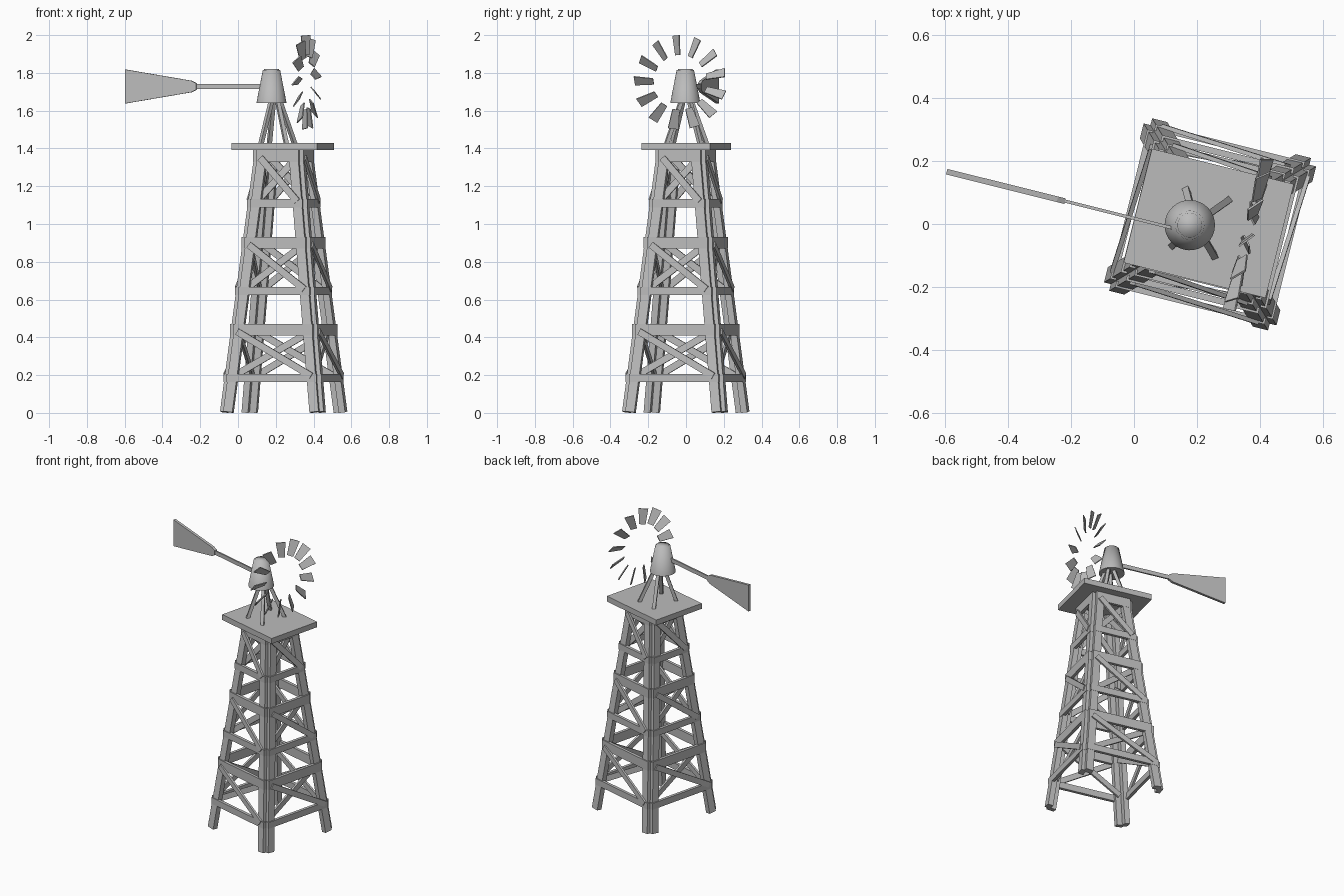
import bpy, bmesh, math
from mathutils import Matrix, Vector

if "Cube" in bpy.data.objects:
    bpy.data.objects.remove(bpy.data.objects["Cube"])

gray = bpy.data.materials.new("plain gray")
gray.use_nodes = True
COLOR = (0.5, 0.5, 0.5, 1)
gray.diffuse_color = COLOR
gray.node_tree.nodes["Principled BSDF"].inputs["Base Color"].default_value = COLOR

# The whole mill is turned a little about the vertical
PLACE = Matrix.Translation((0.237, 0, 0)) @ Matrix.Rotation(math.radians(-14), 4, 'Z')


def finish(name, bm, matrix=Matrix()):
    bmesh.ops.recalc_face_normals(bm, faces=bm.faces)
    bm.transform(PLACE @ matrix)
    mesh = bpy.data.meshes.new(name)
    bm.to_mesh(mesh)
    bm.free()
    mesh.materials.append(gray)
    obj = bpy.data.objects.new(name, mesh)
    bpy.context.collection.objects.link(obj)


def beam(name, start, end, width, thick, facing=(0, -1, 0), matrix=Matrix()):
    """Box from start to end; its thin side points along facing."""
    start, end = Vector(start), Vector(end)
    along = end - start
    side = along.cross(Vector(facing)).normalized()
    out = side.cross(along).normalized()
    bm = bmesh.new()
    bmesh.ops.create_cube(bm, size=1)
    frame = Matrix((side * width, out * thick, along)).transposed().to_4x4()
    bm.transform(Matrix.Translation((start + end) / 2) @ frame)
    finish(name, bm, matrix)


def plate(name, outline, thick, matrix=Matrix()):
    """Outline in the x-z plane, extruded along y about its middle."""
    bm = bmesh.new()
    face = bm.faces.new([bm.verts.new((x, -thick / 2, z)) for x, z in outline])
    new = bmesh.ops.extrude_face_region(bm, geom=[face])["geom"]
    bmesh.ops.translate(bm, vec=(0, thick, 0),
                        verts=[v for v in new if isinstance(v, bmesh.types.BMVert)])
    finish(name, bm, matrix)


# Tower: four leaning faces, each with two planks, rails and crossed braces
TOP, LEG, THICK, NOTCH = 1.39, 0.05, 0.035, 0.022
CENTER = Matrix.Translation((0.005, 0, 0))


def half(z):
    return 0.283 - 0.153 * z / TOP


def on_face(x_inset, z, depth, side):
    return (side * (half(z) - x_inset), -half(z) + depth, z)


BAYS = [(0.185, 0.44), (0.645, 0.90), (1.11, 1.36)]
for k, label in enumerate(("front", "left", "back", "right")):
    turn = CENTER @ Matrix.Rotation(k * math.pi / 2, 4, 'Z')
    for side in (-1, 1):
        inset = NOTCH + LEG / 2
        beam(f"{label}_leg", on_face(inset, 0.004, THICK / 2, side),
             on_face(inset, TOP, THICK / 2, side), LEG, THICK, matrix=turn)
    for low, high in BAYS:
        for z, height in ((low, 0.043), (high, 0.062)):
            beam(f"{label}_rail", on_face(0.018, z, 0.006, -1),
                 on_face(0.018, z, 0.006, 1), height, 0.02, matrix=turn)
        for side, depth in ((-1, -0.004), (1, THICK + 0.005)):
            beam(f"{label}_brace", on_face(0.042, high - 0.01, depth, side),
                 on_face(0.045, low + 0.01, depth, -side), 0.036, 0.014, matrix=turn)

# Platform
beam("platform", (0, 0.002, 1.393), (0, 0.002, 1.43), 0.465, 0.373)

# Splayed struts carrying the head
for x in (-0.095, 0.043):
    for y in (-0.095, 0.088):
        beam("head_strut", (x, y, 1.425), (-0.035 + x * 0.15, -0.008 + y * 0.15, 1.68),
             0.021, 0.021, (x + 0.025, y, 0))

# Tapered head, smooth over its slightly rounded top
bm = bmesh.new()
bmesh.ops.create_cone(bm, cap_ends=True, segments=32, radius1=0.08, radius2=0.045, depth=0.18)
rim = [e for e in bm.edges if all(v.co.z > 0 for v in e.verts)]
bmesh.ops.bevel(bm, geom=rim, offset=0.006, segments=2, affect='EDGES')
for face in bm.faces:
    face.smooth = face.calc_center_median().z > -0.08
for edge in bm.edges:
    edge.smooth = any(v.co.z > -0.08 for v in edge.verts)
finish("head", bm, Matrix.Translation((-0.057, -0.018, 1.73)))

# Tail rod and vane
TAIL = Matrix.Translation((0, -0.04, 1.728))
beam("tail_rod", (-0.49, -0.04, 1.728), (-0.07, -0.04, 1.728), 0.027, 0.01)
plate("tail_vane", [(-0.848, 0.09), (-0.848, -0.09), (-0.485, -0.03),
                    (-0.46, -0.016), (-0.46, 0.016), (-0.485, 0.03)], 0.018, TAIL)

# Wheel of pitched blades
BLADES = 13
for i in range(BLADES):
    spin = Matrix.Rotation(math.radians(5) + i * math.tau / BLADES, 4, 'X')
    pitch = Matrix.Rotation(math.radians(50), 4, 'Z')
    plate("wheel_blade", [(-0.02, 0.145), (0.02, 0.145), (0.03, 0.249), (-0.03, 0.249)],
          0.006, Matrix.Translation((0.13, 0, 1.75)) @ spin @ pitch)
